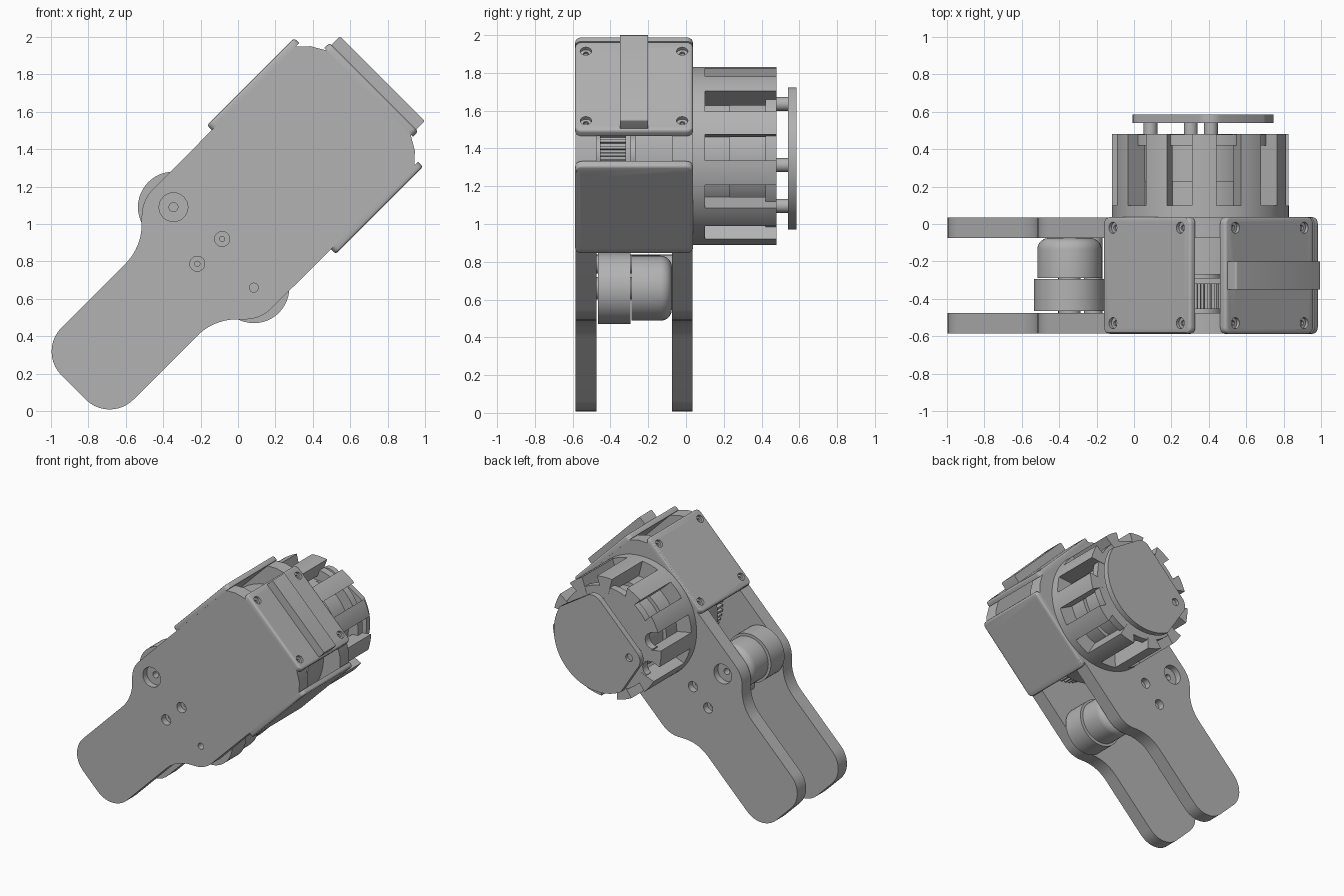
import bpy, bmesh
from math import radians, sin, cos, tan, pi
from mathutils import Matrix, Vector

if "Cube" in bpy.data.objects:
    bpy.data.objects.remove(bpy.data.objects["Cube"])

grey = bpy.data.materials.new("machined grey")
grey.use_nodes = True
grey.diffuse_color = (0.45, 0.45, 0.45, 1)
grey.node_tree.nodes["Principled BSDF"].inputs["Base Color"].default_value = grey.diffuse_color

# Working frame: first axis along the arm, second across it, third is world y
h = 0.5 ** 0.5
ARM = Matrix(((h, -h, 0, 0.355), (0, 0, 1, 0), (h, h, 0, 1.36), (0, 0, 0, 1)))
TURN = Matrix(((0, 0, 1, 0), (0, 1, 0, 0), (1, 0, 0, 0), (0, 0, 0, 1)))
FRONT, BACK = (-0.585, -0.475), (-0.075, 0.035)
parts = []


def side_frame(deg):
    """Frame whose third axis points out of the body at this angle."""
    return ARM @ Matrix.Rotation(radians(deg), 4, 'Z') @ TURN


def arc(cx, cy, r, a0, a1, n):
    return [(cx + r * cos(radians(a0 + (a1 - a0) * i / n)),
             cy + r * sin(radians(a0 + (a1 - a0) * i / n))) for i in range(n + 1)]


def circle(r, cx=0, cy=0, n=48):
    return arc(cx, cy, r, 0, 360, n)[:-1]


def polar(r, deg):
    return r * cos(radians(deg)), r * sin(radians(deg))


def rounded(corners, n=10):
    """Outline with every corner (x, y, radius) filleted."""
    out = []
    for i, (x, y, r) in enumerate(corners):
        p = Vector((x, y))
        if r == 0:
            out.append((x, y))
            continue
        d1 = (Vector(corners[i - 1][:2]) - p).normalized()
        d2 = (Vector(corners[(i + 1) % len(corners)][:2]) - p).normalized()
        half = d1.angle(d2) / 2
        c = p + (d1 + d2).normalized() * r / sin(half)
        v0 = p + d1 * r / tan(half) - c
        v1 = p + d2 * r / tan(half) - c
        turn = (pi - 2 * half) * (1 if v0.x * v1.y - v0.y * v1.x > 0 else -1)
        for k in range(n + 1):
            q = c + Matrix.Rotation(turn * k / n, 2) @ v0
            out.append((q.x, q.y))
    return out


def rect(x0, x1, y0, y1, r=0):
    return rounded([(x0, y0, r), (x1, y0, r), (x1, y1, r), (x0, y1, r)], 5)


def prism(name, pts, z0, z1, frame=ARM, bevel=0, segments=3):
    """Extrude an outline; the far rim can be rounded off."""
    bm = bmesh.new()
    base = bm.faces.new([bm.verts.new((x, y, z0)) for x, y in pts])
    top = bmesh.ops.extrude_face_region(bm, geom=[base])["geom"]
    bmesh.ops.translate(bm, vec=(0, 0, z1 - z0),
                        verts=[g for g in top if isinstance(g, bmesh.types.BMVert)])
    if not any(base in e.link_faces for e in bm.edges if len(e.link_faces) > 1):
        bm.faces.new(base.verts)
    if bevel:
        rim = [e for e in bm.edges if all(abs(v.co.z - z1) < 1e-5 for v in e.verts)]
        bmesh.ops.bevel(bm, geom=rim, offset=bevel, segments=segments,
                        affect='EDGES', profile=0.5)
    bm.transform(frame)
    bmesh.ops.recalc_face_normals(bm, faces=bm.faces)
    me = bpy.data.meshes.new(name)
    bm.to_mesh(me)
    bm.free()
    me.materials.append(grey)
    ob = bpy.data.objects.new(name, me)
    bpy.context.collection.objects.link(ob)
    parts.append(ob)
    return ob


def cut(ob, holes, frame=ARM):
    """Subtract a list of (outline, z0, z1) and keep only the result."""
    cutters = []
    for pts, z0, z1 in holes:
        c = prism("cutter", pts, z0, z1, frame)
        parts.remove(c)
        c.hide_render = True
        cutters.append(c)
        m = ob.modifiers.new("cut", 'BOOLEAN')
        m.operation, m.solver, m.object = 'DIFFERENCE', 'EXACT', c
    deps = bpy.context.evaluated_depsgraph_get()
    me = bpy.data.meshes.new_from_object(ob.evaluated_get(deps))
    ob.modifiers.clear()
    ob.data = me
    for c in cutters:
        bpy.data.objects.remove(c)


# Side plates: one half of the outline, mirrored
half = [(0.49, 0.31, 0), (0.44, 0.395, 0), (0.38, 0.452, 0), (-0.781, 0.449, 0.2),
        (-0.958, 0.272, 0.3), (-1.745, 0.272, 0.18)]
plate = rounded(half + [(u, -v, r) for u, v, r in reversed(half)])
bolts = [(-0.686, 0.304), (-0.686, -0.304)]
small_bolts = [(-0.622, 0), (-0.81, 0)]
for name, (y0, y1), out in (("front_plate", FRONT, -1), ("back_plate", BACK, 1)):
    ob = prism(name, plate, y0, y1)
    face = y0 if out < 0 else y1
    holes = [(circle(0.072, -1.52), y0 - 0.1, y1 + 0.1)]
    for pts, bore, through in ((bolts, 0.077, 0.024), (small_bolts, 0.04, 0.014)):
        for u, v in pts:
            holes.append((circle(bore, u, v, 32), *sorted((face + out * 0.05, face - out * 0.05))))
            holes.append((circle(through, u, v, 16), y0 - 0.1, y1 + 0.1))
    if out < 0:
        holes.append((circle(0.122), y0 - 0.1, y1 + 0.1))
        holes += [(circle(0.018, *polar(0.217, 36 + 72 * k), 16), y0 - 0.1, y1 + 0.1) for k in range(5)]
    cut(ob, holes)

# Output shaft seen through the front plate
shaft = prism("output_shaft", circle(0.116), -0.545, -0.2)
cut(shaft, [(circle(0.03, s * 0.075, s * 0.039, 20), -0.6, -0.5) for s in (1, -1)])

# Rollers, hubs and spacers between the plates
for i, (u, v) in enumerate(bolts):
    roller = prism(f"roller_{i}", circle(0.19, u, v), -0.465, -0.295)
    hub = prism(f"roller_hub_{i}", circle(0.172, u, v), -0.288, -0.075, bevel=0.06, segments=5)
    prism(f"roller_axle_{i}", circle(0.06, u, v), -0.475, -0.07)
    cut(roller, [(circle(0.024, u, v, 16), -0.48, -0.4)])
for i, (u, v) in enumerate(small_bolts):
    prism(f"spacer_{i}", circle(0.05, u, v, 24), -0.48, -0.07)

# Gear and round housing
teeth = [polar(r, 6 * k + a) for k in range(60)
         for r, a in ((0.33, 0), (0.33, 2.4), (0.36, 3), (0.36, 5.4))]
prism("gear", teeth, -0.455, -0.32)
prism("gear_flange", circle(0.37, n=64), -0.32, -0.29)
prism("housing", circle(0.445, n=96), -0.27, 0.04)

# Screwed covers on both sides and on the end
for name, deg, mid, wide, z0, z1 in (("upper_cover", 90, -0.08, 0.33, 0.449, 0.487),
                                     ("lower_cover", -90, 0.08, 0.33, 0.449, 0.487),
                                     ("end_cover", 0, 0, 0.335, 0.485, 0.525)):
    frame = side_frame(deg)
    ob = prism(name, rect(-0.587, 0.037, mid - wide, mid + wide, 0.035), z0, z1, frame, 0.015)
    spots = [(y, mid + s * (wide - 0.075)) for y in (-0.53, -0.02) for s in (1, -1)]
    cut(ob, [(circle(0.03, *p, 20), z1 - 0.02, z1 + 0.1) for p in spots]
        + [(circle(0.014, *p, 12), z1 - 0.033, z1 + 0.1) for p in spots], frame)

# Strap across the end cover, with two slots under it
strap = prism("end_strap", rounded([(0.52, -0.32, 0), (0.59, -0.32, 0.01),
                                    (0.59, 0.32, 0.01), (0.52, 0.32, 0)], 4), -0.35, -0.2)
cut(strap, [(rect(0.51, 0.555, *v), -0.5, 0) for v in ((0.165, 0.245), (-0.245, -0.165))])

# Motor drum: base, ribs, rim and inner motor
prism("drum_base", circle(0.4725, n=96), 0.03, 0.1)
step = 360 / 11
for k in range(11):
    a = 26 + step * (k + 0.5)
    rib = arc(0, 0, 0.4725, a - 8, a + 8, 6) + arc(0, 0, 0.35, a + 5, a - 5, 4)
    prism(f"drum_rib_{k}", rib, 0.09, 0.48)
rim = prism("drum_rim", circle(0.4, n=96), 0.42, 0.478)
cut(rim, [(circle(0.3, n=64), 0.3, 0.6)]
    + [(circle(0.06, *polar(0.4, 26 + step * k), 24), 0.3, 0.6) for k in range(11)])
prism("motor_can", circle(0.345, n=64), 0.05, 0.23)
prism("motor_rotor", circle(0.315, n=64), 0.23, 0.42)

# Rear disc with a flat side, held on three posts
disc_shape = (arc(0, 0, 0.39, -165, -15, 40) + arc(0.23, 0.155, 0.09, 0, 90, 8)
              + arc(-0.23, 0.155, 0.09, 90, 180, 8))
disc = prism("rear_disc", disc_shape, 0.54, 0.585)
posts = [(-0.223, 0.155), (0.235, 0.155), (-0.223, -0.15)]
cut(disc, [(circle(0.03, *p, 20), 0.56, 0.7) for p in posts]
    + [(circle(0.008, *polar(0.07, 72 * k), 8), 0.56, 0.7) for k in range(5)])
for i, p in enumerate(posts):
    prism(f"disc_post_{i}", circle(0.037, *p, 24), 0.4, 0.545)

# Smooth curved walls, keep edges sharp
bpy.ops.object.select_all(action='DESELECT')
for ob in parts:
    ob.select_set(True)
bpy.context.view_layer.objects.active = parts[0]
bpy.ops.object.shade_smooth_by_angle(angle=radians(30))
